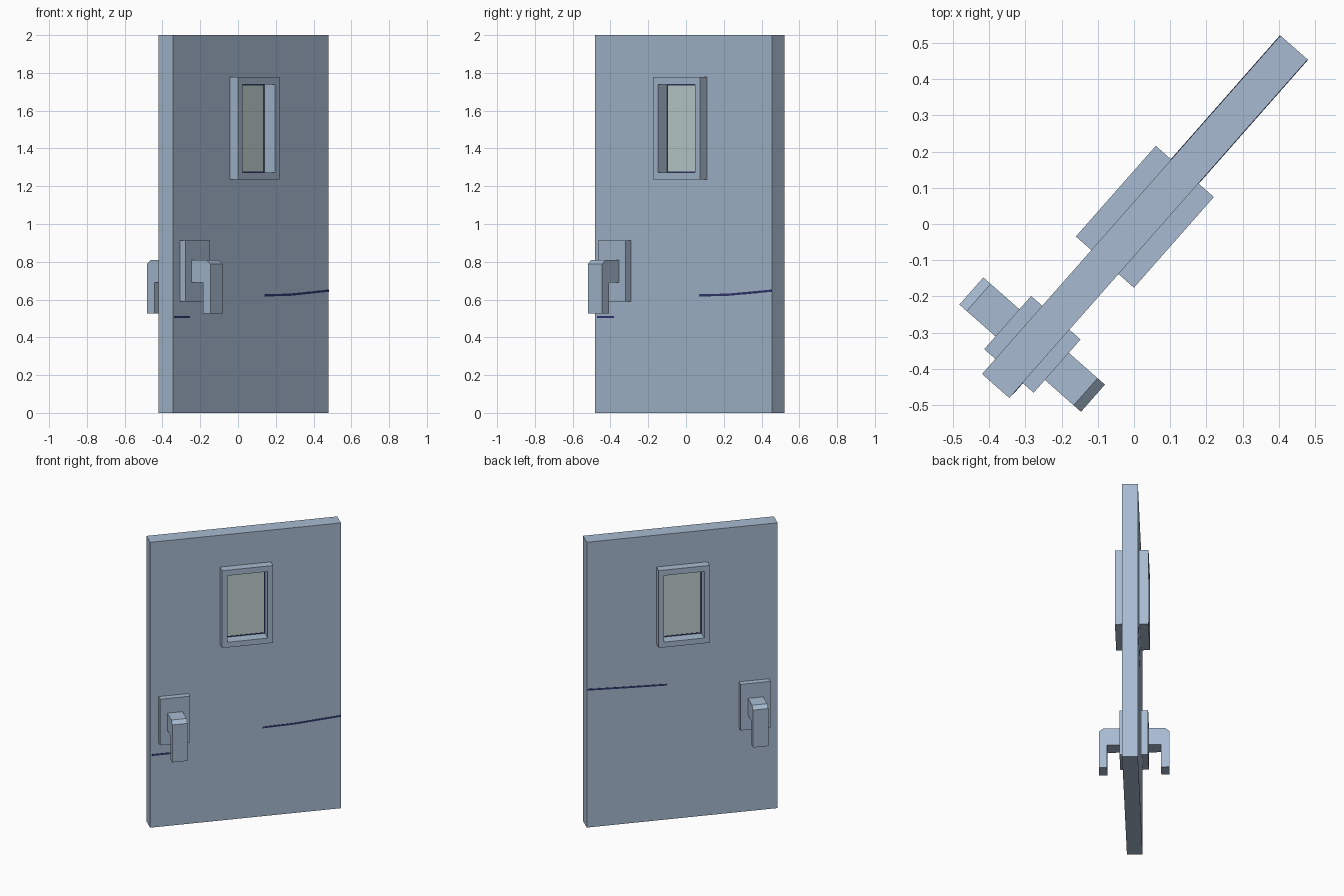
import bpy, bmesh, math
from mathutils import Matrix

if "Cube" in bpy.data.objects:
    bpy.data.objects.remove(bpy.data.objects["Cube"])

# Door frame of reference: local x = width, local y = -outward front normal, z = up
PLACE = Matrix.Translation((0.03, 0.02, 0)) @ Matrix.Rotation(math.radians(48.6), 4, 'Z')


def material(name, rgb):
    m = bpy.data.materials.new(name)
    m.diffuse_color = (*rgb, 1)
    m.use_nodes = True
    m.node_tree.nodes["Principled BSDF"].inputs["Base Color"].default_value = m.diffuse_color
    return m


STEEL = material("blue grey steel", (0.39, 0.50, 0.64))
GLASS = material("pale green glass", (0.52, 0.64, 0.63))
NAVY = material("dark navy", (0.03, 0.04, 0.16))


def finish(name, bm, mat):
    bmesh.ops.recalc_face_normals(bm, faces=bm.faces)
    me = bpy.data.meshes.new(name)
    bm.to_mesh(me)
    bm.free()
    me.materials.append(mat)
    ob = bpy.data.objects.new(name, me)
    ob.matrix_world = PLACE
    bpy.context.collection.objects.link(ob)
    return ob


def extrude_profile(name, pts, offset, mat):
    """Closed loop of 3D points swept by an offset."""
    bm = bmesh.new()
    a = [bm.verts.new(p) for p in pts]
    b = [bm.verts.new([c + d for c, d in zip(p, offset)]) for p in pts]
    bm.faces.new(a)
    bm.faces.new(b)
    for i in range(len(a)):
        j = (i + 1) % len(a)
        bm.faces.new((a[i], a[j], b[j], b[i]))
    return finish(name, bm, mat)


def box(name, x0, x1, y0, y1, z0, z1, mat):
    pts = [(x0, y0, z0), (x1, y0, z0), (x1, y0, z1), (x0, y0, z1)]
    return extrude_profile(name, pts, (0, y1 - y0, 0), mat)


def ring(name, outer, inner, y0, y1, mat):
    """Rectangular panel with a rectangular hole; rects are x0, x1, z0, z1."""
    bm = bmesh.new()
    loops = []
    for y in (y0, y1):
        for x0, x1, z0, z1 in (outer, inner):
            loops.append([bm.verts.new((x, y, z)) for x, z in
                          ((x0, z0), (x1, z0), (x1, z1), (x0, z1))])
    for a, b in ((0, 1), (2, 3), (0, 2), (1, 3)):
        for i in range(4):
            j = (i + 1) % 4
            bm.faces.new((loops[a][i], loops[a][j], loops[b][j], loops[b][i]))
    return finish(name, bm, mat)


# Door leaf with the window cut through
ring("door_leaf", (-0.6235, 0.6235, 0, 2), (-0.14, 0.14, 1.26, 1.745), -0.05, 0.05, STEEL)

# Window surround and glass
opening = (-0.131, 0.131, 1.272, 1.738)
ring("window_frame", (-0.167, 0.167, 1.235, 1.777), opening, -0.107, 0.107, STEEL)
box("window_glass", -0.135, 0.135, -0.03, 0.03, 1.265, 1.742, GLASS)

# Parts repeated on both faces of the door
for side, s in (("front", -1), ("back", 1)):
    # thin seal round the glass
    ring(side + "_window_seal", opening, (-0.126, 0.126, 1.278, 1.733),
         s * 0.03, s * 0.033, NAVY)
    # handle plate
    box(side + "_handle_plate", -0.568, -0.372, s * 0.05, s * 0.091, 0.59, 0.913, STEEL)
    # hooked lever with a chamfered top edge
    hook = [(0.09, 0.69), (0.171, 0.69), (0.171, 0.525), (0.224, 0.525),
            (0.224, 0.788), (0.197, 0.81), (0.09, 0.81)]
    extrude_profile(side + "_handle", [(-0.521, s * n, z) for n, z in hook],
                    (0.1, 0, 0), STEEL)


def stripe(name, path, s, h=0.006):
    """Thin painted line on a door face."""
    pts = [(x, s * 0.05, z - h) for x, z in path]
    pts += [(x, s * 0.05, z + h) for x, z in reversed(path)]
    extrude_profile(name, pts, (0, s * 0.0015, 0), NAVY)


# Painted scratch lines
stripe("front_scratch_long", [(0.11, 0.622), (0.32, 0.626), (0.6235, 0.647)], -1)
stripe("front_scratch_short", [(-0.61, 0.508), (-0.49, 0.508)], -1)
stripe("back_scratch_long", [(0.10, 0.945), (0.35, 0.954), (0.6235, 0.966)], 1)
